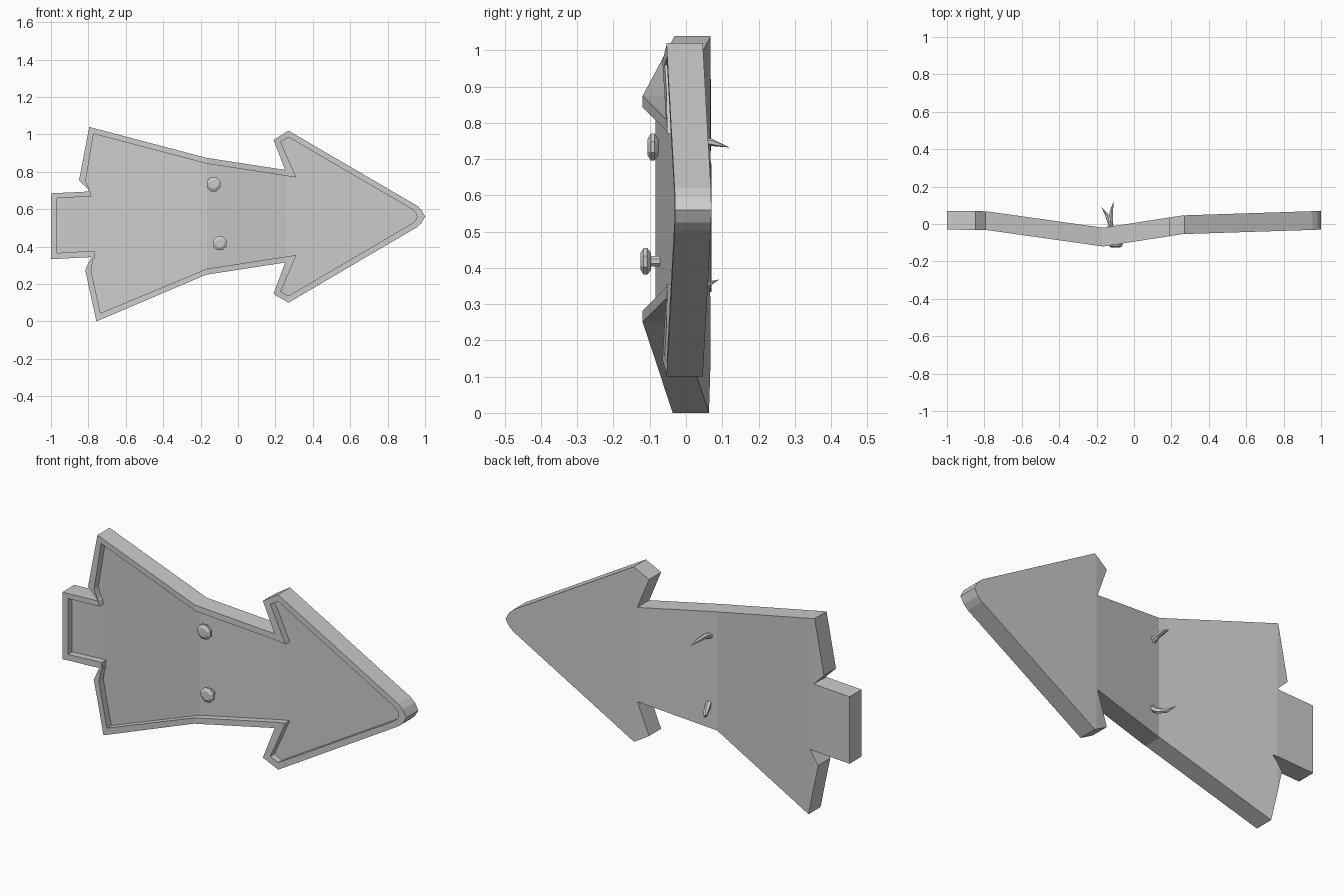
import bpy, bmesh, math
from mathutils import Vector

if "Cube" in bpy.data.objects:
    bpy.data.objects.remove(bpy.data.objects["Cube"])

THICK, RECESS = 0.1, 0.036
BEND = [(-1.0, .07), (-.79, .068), (-.165, -.02), (.26, .046), (1.0, .07)]

# matching outer and inner outlines of the sign, as (x, z)
OUTER = [(-.795, 1.04), (-.17, .875), (.252, .81), (.19, .97), (.27, 1.02),
         (.955, .62), (.98, .597), (1, .56), (.98, .525), (.955, .503),
         (.27, .10), (.19, .147), (.252, .315), (-.17, .25), (-.757, 0),
         (-.817, .275), (-.765, .345), (-1, .333), (-1, .685), (-.79, .695), (-.85, .755)]
INNER = [(-.772, 1.003), (-.165, .843), (.312, .77), (.228, .96), (.27, .985),
         (.935, .597), (.95, .58), (.957, .56), (.95, .542), (.935, .527),
         (.27, .137), (.228, .16), (.312, .355), (-.165, .282), (-.735, .045),
         (-.785, .27), (-.752, .335), (-.77, .38), (-.97, .366), (-.97, .66), (-.80, .66)]
INNER[16:] = [(-.75, .337), (-.968, .366), (-.968, .66), (-.80, .66), (-.815, .75)]
INNER[16] = (-.768, .378)
INNER[19] = (-.783, .668)


def bend_y(x):
    """Back surface depth along the length of the bent board."""
    for (x0, y0), (x1, y1) in zip(BEND, BEND[1:]):
        if x <= x1:
            return y0 + (y1 - y0) * (x - x0) / (x1 - x0)
    return BEND[-1][1]


def finish(bm, name):
    bmesh.ops.recalc_face_normals(bm, faces=bm.faces[:])
    me = bpy.data.meshes.new(name)
    bm.to_mesh(me)
    bm.free()
    ob = bpy.data.objects.new(name, me)
    bpy.context.collection.objects.link(ob)
    return ob


# Board: back, side walls, raised rim, recess walls and recessed floor
bm = bmesh.new()
loops = [[bm.verts.new((x, y, z)) for x, z in pts] for pts, y in
         ((OUTER, 0), (OUTER, -THICK), (INNER, -THICK), (INNER, -THICK + RECESS))]
bm.faces.new(loops[0])
bm.faces.new(loops[3])
for a, b in zip(loops, loops[1:]):
    for i in range(len(a)):
        j = (i + 1) % len(a)
        bm.faces.new((a[i], a[j], b[j], b[i]))
bmesh.ops.recalc_face_normals(bm, faces=bm.faces[:])
bmesh.ops.triangulate(bm, faces=bm.faces[:])
for x, _ in BEND[1:-1]:
    bmesh.ops.bisect_plane(bm, geom=bm.verts[:] + bm.edges[:] + bm.faces[:],
                           plane_co=(x, 0, 0), plane_no=(1, 0, 0), dist=1e-5)
for v in bm.verts:
    v.co.y += bend_y(v.co.x)
finish(bm, "arrow_board")


# Nail heads: eight-sided lathed caps on short stems
def nail_head(name, x, z, front):
    bm = bmesh.new()
    rings = []
    for r, d in ((.024, 0), (.04, .009), (.04, .019), (.025, .03), (.016, .03), (.016, .06)):
        rings.append([bm.verts.new((x + r * math.cos((k + .5) * math.pi / 4), front + d,
                                    z + r * math.sin((k + .5) * math.pi / 4))) for k in range(8)])
    for a, b in zip(rings, rings[1:]):
        for k in range(8):
            bm.faces.new((a[k], a[(k + 1) % 8], b[(k + 1) % 8], b[k]))
    bm.faces.new(rings[0])
    bm.faces.new(rings[-1])
    return finish(bm, name)


# Nail points: tapered bent spikes poking out of the back
def nail_point(name, path):
    bm = bmesh.new()
    pts = [Vector(p) for p in path]
    rings = []
    for i, p in enumerate(pts[:-1]):
        t = (pts[i + 1] - pts[max(i - 1, 0)]).normalized()
        u = t.cross(Vector((1, 0, 0))).normalized()
        w = t.cross(u)
        r = (.016, .014, .010)[i]
        rings.append([bm.verts.new(p + r * (u * math.cos(k * math.pi / 3) + w * math.sin(k * math.pi / 3)))
                      for k in range(6)])
    tip = bm.verts.new(pts[-1])
    for a, b in zip(rings, rings[1:]):
        for k in range(6):
            bm.faces.new((a[k], a[(k + 1) % 6], b[(k + 1) % 6], b[k]))
    for k in range(6):
        bm.faces.new((rings[-1][k], rings[-1][(k + 1) % 6], tip))
    bm.faces.new(rings[0])
    return finish(bm, name)


nail_head("upper_nail_head", -.13, .733, -.106)
nail_head("lower_nail_head", -.098, .418, -.126)
nail_point("upper_nail_point", [(-.13, -.04, .735), (-.125, .02, .75), (-.12, .07, .746), (-.11, .12, .732)])
nail_point("lower_nail_point", [(-.115, -.04, .40), (-.13, .015, .36), (-.147, .05, .35), (-.175, .092, .368)])
